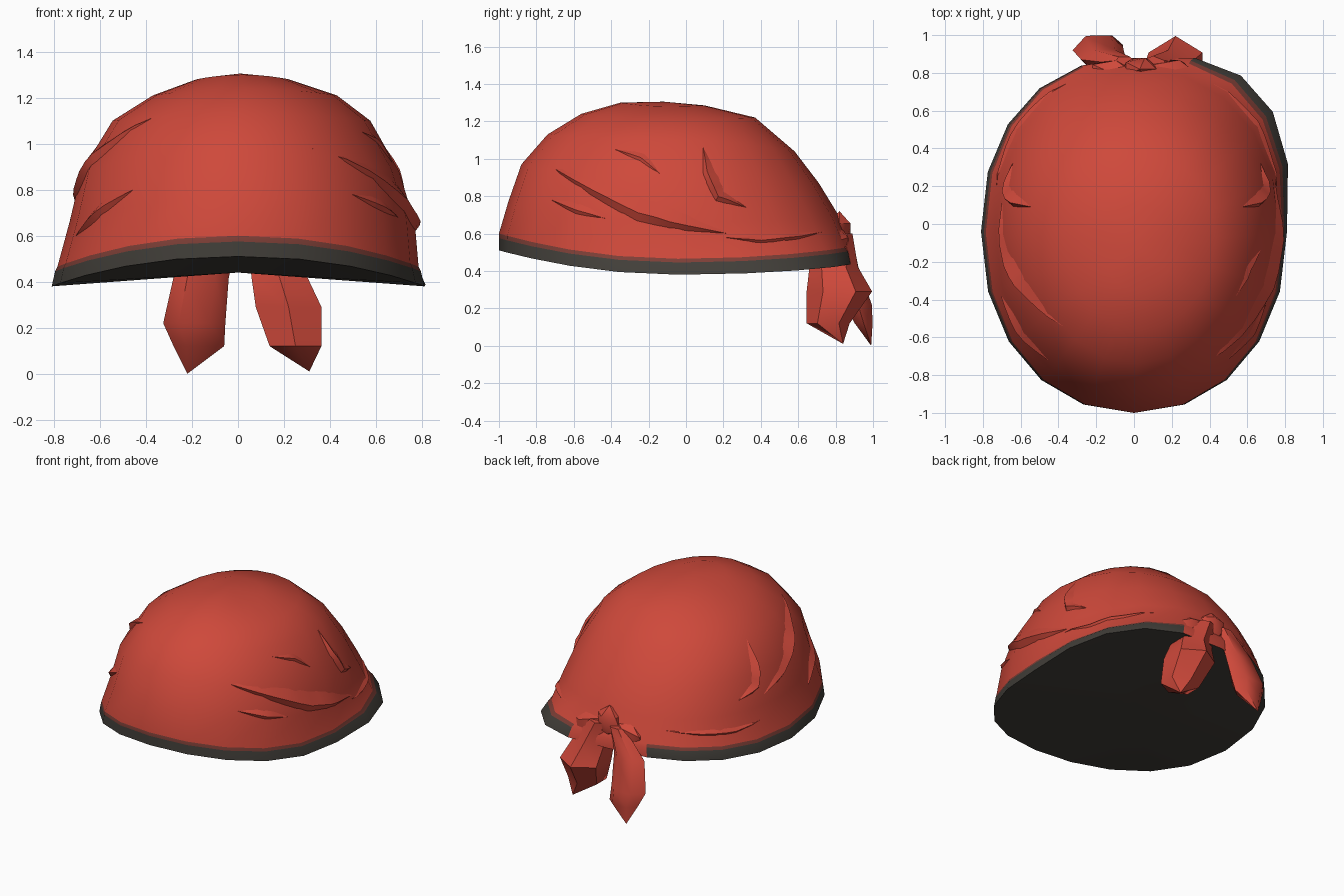
import bpy, bmesh, math
from mathutils import Vector
from mathutils.bvhtree import BVHTree

if "Cube" in bpy.data.objects:
    bpy.data.objects.remove(bpy.data.objects["Cube"])


def material(name, rgb):
    m = bpy.data.materials.new(name)
    m.diffuse_color = (*rgb, 1)
    m.use_nodes = True
    m.node_tree.nodes["Principled BSDF"].inputs["Base Color"].default_value = m.diffuse_color
    return m


RED = material("red cloth", (0.62, 0.066, 0.043))
DARK = material("dark lining", (0.055, 0.050, 0.042))
BROWN = material("brown hem edge", (0.21, 0.05, 0.038))


def finish(bm, name, mats, angle=40):
    bmesh.ops.recalc_face_normals(bm, faces=bm.faces)
    me = bpy.data.meshes.new(name)
    bm.to_mesh(me)
    bm.free()
    for m in mats:
        me.materials.append(m)
    ob = bpy.data.objects.new(name, me)
    bpy.context.collection.objects.link(ob)
    bpy.ops.object.select_all(action='DESELECT')
    ob.select_set(True)
    bpy.context.view_layer.objects.active = ob
    bpy.ops.object.shade_smooth_by_angle(angle=math.radians(angle))
    return ob


def bridge(bm, a, b, mat=0):
    n = len(a)
    for i in range(n):
        f = bm.faces.new((a[i], a[(i + 1) % n], b[(i + 1) % n], b[i]))
        f.material_index = mat


def fan(bm, ring, tip, mat=0):
    v = bm.verts.new(tip)
    for i in range(len(ring)):
        f = bm.faces.new((ring[i], ring[(i + 1) % len(ring)], v))
        f.material_index = mat


# Cap: front (y, z), back (y, z), side (x, z), x shift, roundness, back corner flare
SEGS = 20
LEVELS = [
    (-1.00, .51, .88, .44, .81, .38, 0, 2.12, .07),
    (-1.00, .575, .88, .51, .795, .445, 0, 2.12, .045),
    (-1.00, .60, .87, .53, .785, .465, 0, 2.12, .035),
    (-.95, .77, .82, .69, .75, .66, .018, 2.08, 0),
    (-.88, .97, .71, .87, .69, .88, .01, 2.03, 0),
    (-.74, 1.13, .58, 1.04, .56, 1.10, .015, 2, 0),
    (-.56, 1.24, .37, 1.22, .40, 1.21, .03, 2, 0),
    (-.35, 1.30, .10, 1.285, .20, 1.28, .02, 2, 0),
]


def cap_ring(bm, yf, zf, yb, zb, xs, zs, dx, power, flare):
    ring = []
    yc = (yf + yb) / 2 + .02
    for i in range(SEGS):
        a = 2 * math.pi * i / SEGS
        c, s = math.cos(a), math.sin(a)
        e = 2 / power if s < 0 else 2 / (power + .08)
        t = abs(s) ** e
        x = xs * math.copysign(abs(c) ** e, c) + dx
        y = yc + t * ((yf if s < 0 else yb) - yc)
        z = zs + ((zf if s < 0 else zb) - zs) * t * t
        if c > 0 and s > 0:  # hem flares out at the right back corner
            x += flare * math.sin(2 * a)
            y += flare * math.sin(2 * a)
        ring.append(bm.verts.new((x, y, z)))
    return ring


bm = bmesh.new()
rings = [cap_ring(bm, *l) for l in LEVELS]
for k in range(len(rings) - 1):
    bridge(bm, rings[k], rings[k + 1], {0: 1, 1: 2}.get(k, 0))
fan(bm, rings[-1], (.01, -.12, 1.305))
for f in bm.faces:  # hem is plain cloth beneath the knot
    c = f.calc_center_median()
    if c.y > .8 and abs(c.x) < .3:
        f.material_index = 0
fan(bm, rings[0], (0, 0, .44), 1)
bm.normal_update()
surface = BVHTree.FromBMesh(bm)
finish(bm, "cap", [RED, DARK, BROWN])


# Cloth folds: raised creases laid along the sides, steep on the lower edge
def fold(name, path, side, width, lift):
    def at(y, z, out):
        hit = surface.ray_cast(Vector((side * 3, y, z)), Vector((-side, 0, 0)))
        p, n = hit[0], hit[1]
        if n.x * side < 0:
            n = -n
        return p + n * out
    fine = []
    for a, b in zip(path, path[1:]):
        for t in (0, 1 / 3, 2 / 3):
            fine.append((a[0] + (b[0] - a[0]) * t, a[1] + (b[1] - a[1]) * t))
    fine.append(path[-1])
    last = len(fine) - 1
    bm = bmesh.new()
    rows = []
    for i, (y, z) in enumerate(fine):
        j, k = max(i - 1, 0), min(i + 1, last)
        d = Vector((fine[k][0] - fine[j][0], fine[k][1] - fine[j][1])).normalized()
        t = math.sin(math.pi * (i + .1) / (last + .2))
        w = width * t
        rows.append([bm.verts.new(at(y - d.y * w, z + d.x * w, -.004)),
                     bm.verts.new(at(y, z, lift * t)),
                     bm.verts.new(at(y + d.y * w * .4, z - d.x * w * .4, -.004))])
    for a, b in zip(rows, rows[1:]):
        bm.faces.new((a[0], b[0], b[1], a[1]))
        bm.faces.new((a[1], b[1], b[2], a[2]))
    finish(bm, name, [RED], 30)


REAR = [(.09, 1.07), (.11, .92), (.17, .79), (.32, .74)]
HEM = [(.2, .58), (.4, .56), (.6, .58), (.74, .61)]
FOLDS = [
    ("right_long_fold", [(-.76, .98), (-.5, .83), (-.25, .70), (0, .64), (.22, .60)], 1, .10, .035),
    ("right_upper_fold", [(-.38, 1.05), (-.24, 1.0), (-.14, .92)], 1, .04, .012),
    ("right_front_fold", [(-.72, .78), (-.58, .72), (-.43, .68)], 1, .05, .016),
    ("left_long_fold", [(-.54, 1.11), (-.4, 1.0), (-.28, .91), (-.1, .8), (.12, .72)], -1, .08, .03),
    ("left_front_fold", [(-.72, .80), (-.56, .69), (-.38, .60)], -1, .06, .025),
    ("right_rear_fold", REAR, 1, .06, .03),
    ("left_rear_fold", REAR, -1, .06, .03),
    ("right_hem_fold", HEM, 1, .035, .015),
    ("left_hem_fold", HEM, -1, .035, .015),
]
for args in FOLDS:
    fold(*args)


# Hanging tie ends: tapered stacks of six-sided sections (x, y, z, rx, ry)
def tail(name, sections, tip, turn=0):
    bm = bmesh.new()
    stack = []
    for x, y, z, rx, ry in sections:
        stack.append([bm.verts.new((x + rx * math.cos(math.pi * i / 3 + turn),
                                    y + ry * math.sin(math.pi * i / 3 + turn), z))
                      for i in range(6)])
    for a, b in zip(stack, stack[1:]):
        bridge(bm, a, b)
    bm.faces.new(stack[0])
    fan(bm, stack[-1], tip)
    finish(bm, name, [RED], 45)


tail("left_tail", [(-.05, .85, .60, .06, .04), (-.16, .87, .42, .12, .06),
                   (-.19, .92, .22, .135, .085), (-.17, .95, .12, .11, .055)],
     (-.22, .99, 0))
tail("right_tail", [(.10, .84, .60, .07, .05), (.18, .79, .42, .14, .13),
                    (.22, .82, .29, .165, .175), (.25, .76, .12, .13, .115)],
     (.31, .84, .01), math.pi / 6)


# Knot and the gathered cloth beside it
def lump(name, loc, size, tilt):
    bm = bmesh.new()
    bmesh.ops.create_icosphere(bm, subdivisions=1, radius=1)
    for v in bm.verts:
        x, y, z = v.co.x * size[0], v.co.y * size[1], v.co.z * size[2]
        c, s = math.cos(tilt), math.sin(tilt)
        v.co = Vector((x * c - z * s, y, x * s + z * c)) + Vector(loc)
    finish(bm, name, [RED], 35)


lump("knot", (.03, .82, .60), (.10, .07, .12), 0)
lump("left_gather", (-.12, .81, .56), (.13, .065, .07), .3)
lump("right_gather", (.19, .80, .55), (.15, .08, .09), -.25)
